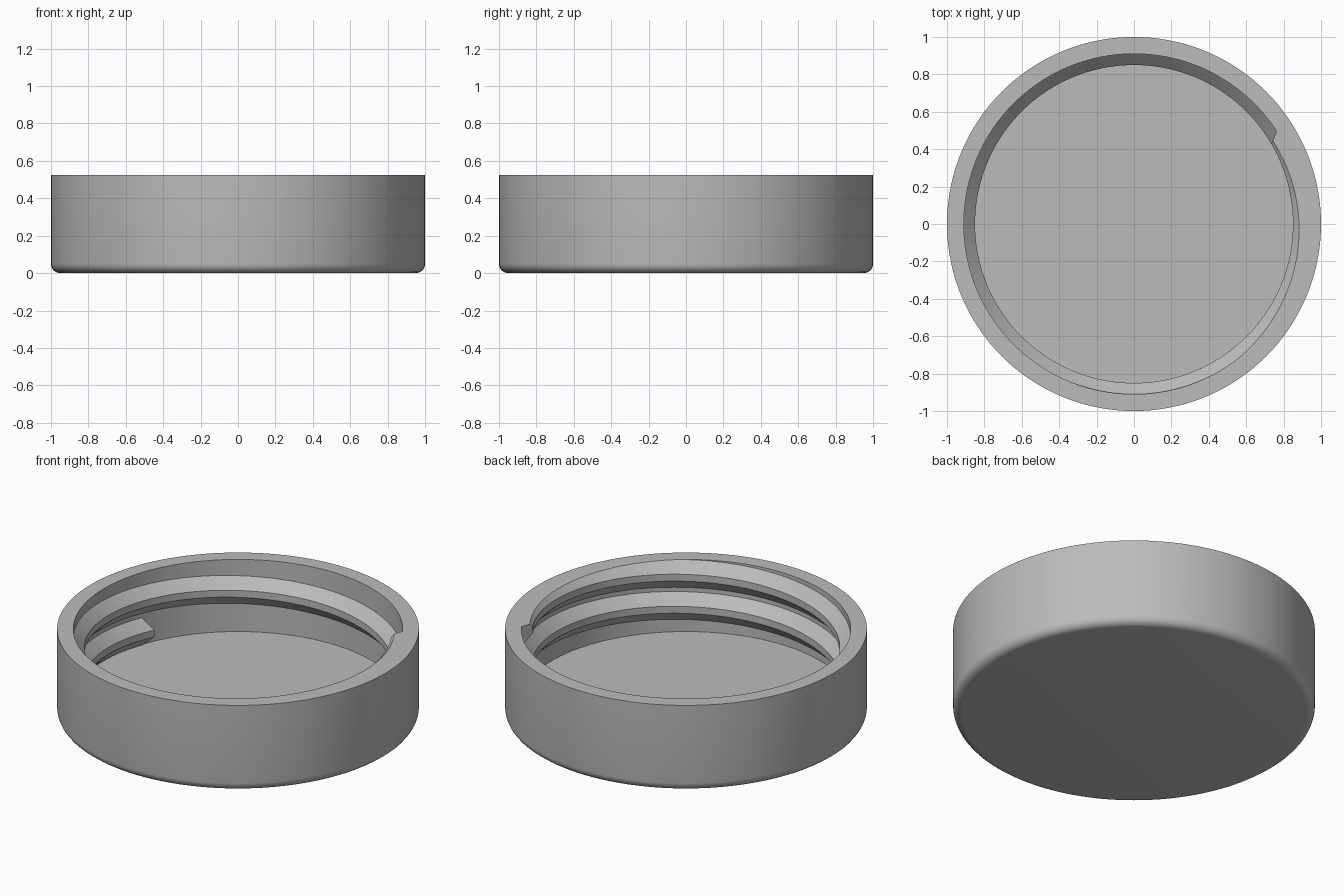
import bpy, bmesh, math

if "Cube" in bpy.data.objects:
    bpy.data.objects.remove(bpy.data.objects["Cube"])

HEIGHT, FLOOR, EXTRA = 0.525, 0.085, 0.2
OUTER, BORE, CREST, FILLET = 1.0, 0.91, 0.85, 0.05
PITCH, SEGMENTS = 0.196, 144

grey = bpy.data.materials.new("plain grey")
grey.use_nodes = True
colour = (0.5, 0.5, 0.5, 1)
grey.diffuse_color = colour
grey.node_tree.nodes["Principled BSDF"].inputs["Base Color"].default_value = colour


def make_object(name, bm):
    bmesh.ops.recalc_face_normals(bm, faces=bm.faces)
    mesh = bpy.data.meshes.new(name)
    bm.to_mesh(mesh)
    bm.free()
    mesh.materials.append(grey)
    obj = bpy.data.objects.new(name, mesh)
    bpy.context.collection.objects.link(obj)
    return obj


def skin(bm, rings, closed):
    """Join equal rings of vertices with quads."""
    n = len(rings[0])
    pairs = list(zip(rings, rings[1:]))
    if closed:
        pairs.append((rings[-1], rings[0]))
    for a, b in pairs:
        for i in range(n):
            j = (i + 1) % n
            bm.faces.new((a[i], a[j], b[j], b[i]))


def combine(target, tool, operation):
    """Apply a boolean and remove its helper."""
    tool.hide_render = True
    mod = target.modifiers.new(operation.lower(), 'BOOLEAN')
    mod.object, mod.operation, mod.solver = tool, operation, 'EXACT'
    bpy.ops.object.select_all(action='DESELECT')
    bpy.context.view_layer.objects.active = target
    target.select_set(True)
    bpy.ops.object.modifier_apply(modifier=mod.name)
    bpy.data.objects.remove(tool)


# Cup: rounded base, straight wall and flat floor, left tall for trimming
arc = [math.radians(a) for a in range(0, 91, 15)]
profile = [(OUTER - FILLET + FILLET * math.sin(a), FILLET - FILLET * math.cos(a)) for a in arc]
profile += [(OUTER, HEIGHT + EXTRA), (BORE, HEIGHT + EXTRA), (BORE, FLOOR)]
bm = bmesh.new()
rings = []
for r, z in profile:
    rings.append([bm.verts.new((r * math.cos(t), r * math.sin(t), z))
                  for t in (math.tau * i / SEGMENTS for i in range(SEGMENTS))])
skin(bm, rings, False)
bm.faces.new(rings[0])
bm.faces.new(rings[-1])
cap = make_object("screw_cap", bm)

# Thread: trapezoid ridge swept up a helix, ends slightly skewed
ROOT_IN_WALL = 0.94
section = [(ROOT_IN_WALL, -0.085), (BORE, -0.085), (CREST, -0.021),
           (CREST, 0.021), (BORE, 0.085), (ROOT_IN_WALL, 0.085)]
START, END, STEPS = 158, 750.2, 240
bm = bmesh.new()
rings = []
for i in range(STEPS + 1):
    angle = START + (END - START) * i / STEPS
    mid = 0.348 + PITCH * (angle - 495) / 360
    ring = []
    for r, dz in section:
        t = math.radians(angle + 2.8 * (r - CREST) / (BORE - CREST))
        ring.append(bm.verts.new((r * math.cos(t), r * math.sin(t), mid + dz)))
    rings.append(ring)
skin(bm, rings, False)
bm.faces.new(rings[0])
bm.faces.new(rings[-1])
thread = make_object("inner_thread", bm)
combine(cap, thread, 'UNION')

# Trim wall and thread flat at the rim
bm = bmesh.new()
bmesh.ops.create_cube(bm, size=3)
bmesh.ops.translate(bm, verts=bm.verts, vec=(0, 0, HEIGHT + 1.5))
combine(cap, make_object("rim_cutter", bm), 'DIFFERENCE')

bpy.ops.object.shade_smooth_by_angle(angle=math.radians(25))
